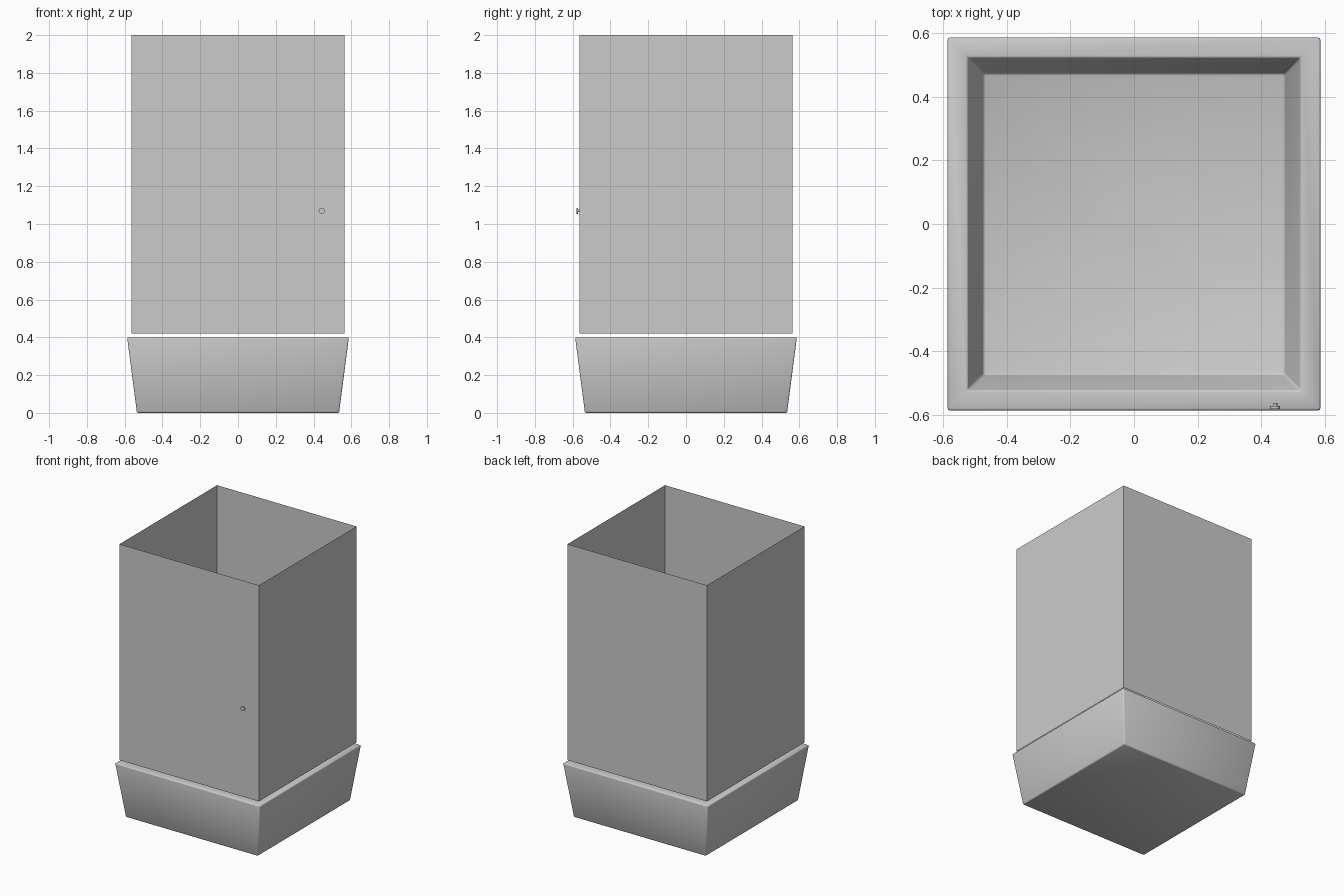
import bpy, bmesh, math

if "Cube" in bpy.data.objects:
    bpy.data.objects.remove(bpy.data.objects["Cube"])

grey = bpy.data.materials.new("light_grey")
grey.diffuse_color = (0.6, 0.6, 0.6, 1)
grey.use_nodes = True
grey.node_tree.nodes["Principled BSDF"].inputs["Base Color"].default_value = grey.diffuse_color


def make_object(name, bm):
    mesh = bpy.data.meshes.new(name)
    bm.to_mesh(mesh)
    bm.free()
    mesh.materials.append(grey)
    ob = bpy.data.objects.new(name, mesh)
    bpy.context.collection.objects.link(ob)
    return ob


def square_rings(bm, profile):
    """Stack square rings of (half width, height) and bridge them."""
    rings = []
    for r, z in profile:
        rings.append([bm.verts.new((sx * r, sy * r, z))
                      for sx, sy in ((-1, -1), (1, -1), (1, 1), (-1, 1))])
    for a, b in zip(rings, rings[1:]):
        for i in range(4):
            j = (i + 1) % 4
            bm.faces.new((a[i], a[j], b[j], b[i]))
    return rings


# Deep shower tray: tapered outside, flat rim, tapered basin, floor falling to the drain
bm = bmesh.new()
rings = square_rings(bm, [(0.535, 0), (0.587, 0.40), (0.522, 0.40),
                          (0.474, 0.08), (0.06, 0.07)])
bm.faces.new(rings[0][::-1])
bm.faces.new(rings[-1])
bm.normal_update()
edges = [e for e in bm.edges if e.calc_face_angle(0) > math.radians(25)]
bmesh.ops.bevel(bm, geom=edges, offset=0.008, segments=2, profile=0.5,
                affect='EDGES', clamp_overlap=True)
for f in bm.faces:
    f.smooth = True
make_object("shower_tray", bm)

# Square drain cover
bm = bmesh.new()
bmesh.ops.create_cube(bm, size=1)
bmesh.ops.scale(bm, verts=bm.verts, vec=(0.12, 0.12, 0.006))
bmesh.ops.translate(bm, verts=bm.verts, vec=(0, 0, 0.07))
make_object("drain_cover", bm)

# Thin enclosure panels, floating just above the rim
bm = bmesh.new()
square_rings(bm, [(0.564, 0.42), (0.564, 2.0)])
make_object("enclosure_panels", bm)


# Door knob: short stem with a flat disc, facing -y
def knob_part(name, radius, y0, y1):
    bm = bmesh.new()
    bmesh.ops.create_cone(bm, cap_ends=True, segments=24, radius1=radius,
                          radius2=radius, depth=y1 - y0)
    ob = make_object(name, bm)
    ob.rotation_euler.x = math.pi / 2
    ob.location = (0.443, (y0 + y1) / 2, 1.07)
    for p in ob.data.polygons:
        p.use_smooth = len(p.vertices) == 4
    for e in ob.data.edges:
        a, b = (ob.data.vertices[i].co.z for i in e.vertices)
        e.use_edge_sharp = abs(a - b) < 1e-5


knob_part("knob_stem", 0.007, -0.573, -0.563)
knob_part("knob_disc", 0.016, -0.581, -0.572)
